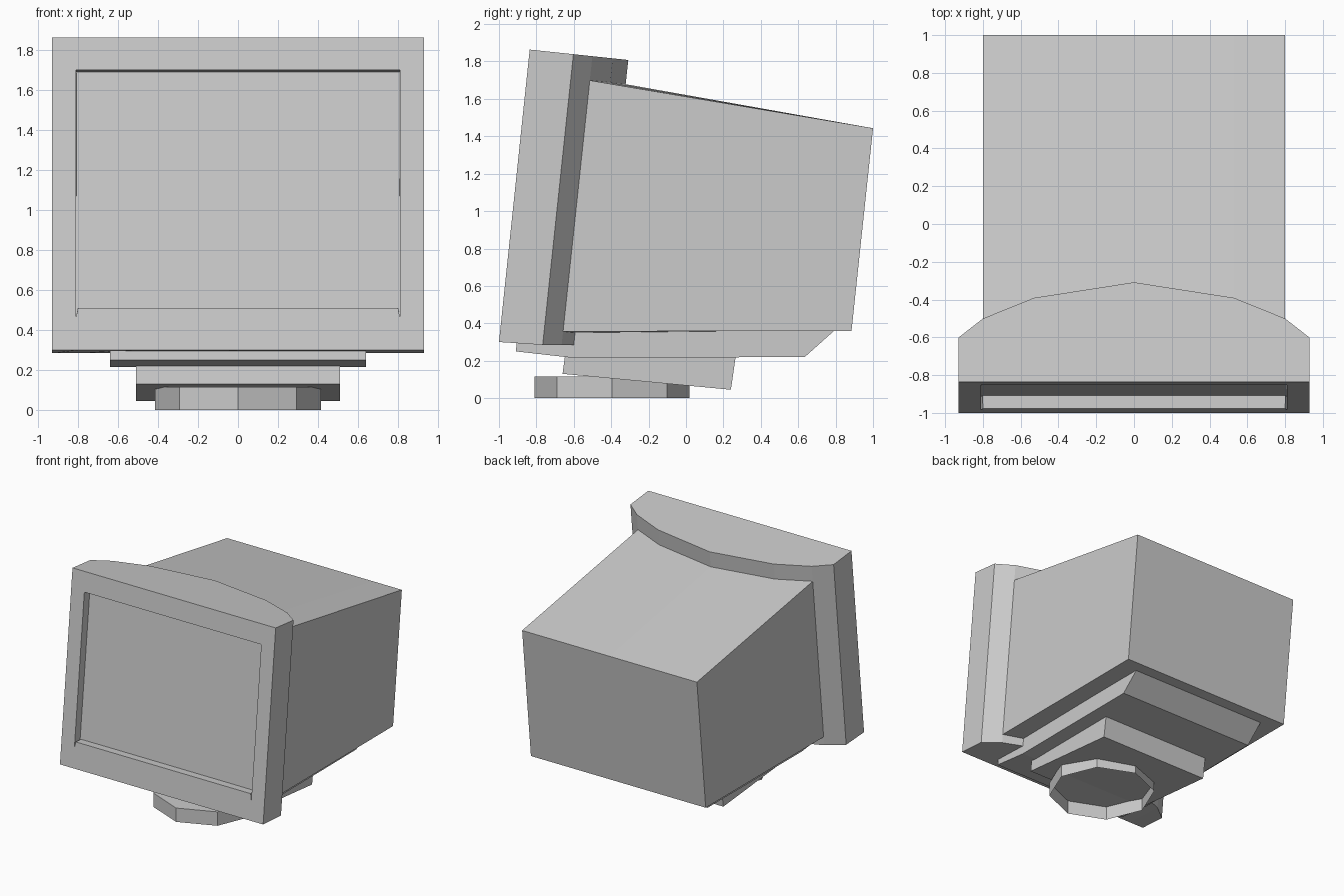
import bpy, bmesh, math
from mathutils import Vector

cube = bpy.data.objects.get("Cube")
if cube:
    bpy.data.objects.remove(cube)

grey = bpy.data.materials.new("light_grey_plastic")
grey.use_nodes = True
colour = (0.6, 0.6, 0.6, 1)
grey.diffuse_color = colour
grey.node_tree.nodes["Principled BSDF"].inputs["Base Color"].default_value = colour

TILT = math.radians(6)
UP = Vector((0, math.sin(TILT), math.cos(TILT)))      # along the screen
BACK = Vector((0, math.cos(TILT), -math.sin(TILT)))   # into the case
FOOT = Vector((0, -1, 0.3))                           # lower front edge
HEIGHT = 1.572


def finish(name, bm):
    mesh = bpy.data.meshes.new(name)
    bm.to_mesh(mesh)
    bm.free()
    mesh.materials.append(grey)
    obj = bpy.data.objects.new(name, mesh)
    bpy.context.collection.objects.link(obj)
    return obj


def loft(sections):
    """Skin a row of (x, [(y, z), ...]) sections and close both ends."""
    bm = bmesh.new()
    rings = [[bm.verts.new((x, y, z)) for y, z in pts] for x, pts in sections]
    for a, b in zip(rings, rings[1:]):
        for i in range(len(a)):
            j = (i + 1) % len(a)
            bm.faces.new((a[i], a[j], b[j], b[i]))
    bm.faces.new(rings[0])
    bm.faces.new(rings[-1][::-1])
    bmesh.ops.recalc_face_normals(bm, faces=bm.faces[:])
    bmesh.ops.dissolve_limit(bm, angle_limit=0.002, verts=bm.verts[:], edges=bm.edges[:])
    return bm


def point(depth, height):
    p = FOOT + BACK * depth + UP * height
    return p.y, p.z


def slab(name, half_width, profile):
    return finish(name, loft([(-half_width, profile), (half_width, profile)]))


# Depth of the bowed back of the bezel, across its width
half_arc = [(0.93, 0.235), (0.8, 0.337), (0.53, 0.447), (0, 0.53)]
arc = [(-x, d) for x, d in half_arc] + half_arc[-2::-1]

# Bezel with sunken screen
bm = loft([(x, [point(0, 0), point(0, HEIGHT), point(d, HEIGHT),
                (FOOT.y + d * math.cos(TILT), 0.285)]) for x, d in arc])
front = min(bm.faces, key=lambda f: (round(f.normal.y, 2), -f.calc_area()))
bmesh.ops.inset_individual(bm, faces=[front], thickness=0.17)
centre = front.calc_center_median()
for v in front.verts:
    v.co -= UP * math.copysign(0.043, (v.co - centre).dot(UP))
bmesh.ops.inset_individual(bm, faces=[front], thickness=0.003, depth=-0.07)
finish("screen_bezel", bm)

# Tube housing, starting just inside the bezel
finish("rear_housing", loft([
    (x, [point(d - 0.02, 0.09), point(d - 0.02, 1.443), (1.0, 1.443), (0.885, 0.36)])
    for x, d in arc[1:-1]]))

# Stepped underside and tilting foot
slab("underside_plate", 0.64,
     [(-0.91, 0.25), (-0.6, 0.215), (0.635, 0.22), (0.79, 0.358), (0.7, 0.4), (-0.9, 0.34)])
slab("tilt_block", 0.51,
     [(-0.66, 0.13), (0.24, 0.045), (0.265, 0.218), (0.2, 0.24), (-0.645, 0.24)])

# Hollow eight-sided base, open below
bm = bmesh.new()
bmesh.ops.create_circle(bm, cap_ends=True, segments=8, radius=0.415)
rim = bmesh.ops.extrude_edge_only(bm, edges=bm.edges[:])["geom"]
bmesh.ops.translate(bm, vec=(0, 0, -0.115),
                    verts=[g for g in rim if isinstance(g, bmesh.types.BMVert)])
bmesh.ops.translate(bm, vec=(0, -0.395, 0.115), verts=bm.verts[:])
bmesh.ops.recalc_face_normals(bm, faces=bm.faces[:])
finish("swivel_base", bm)
